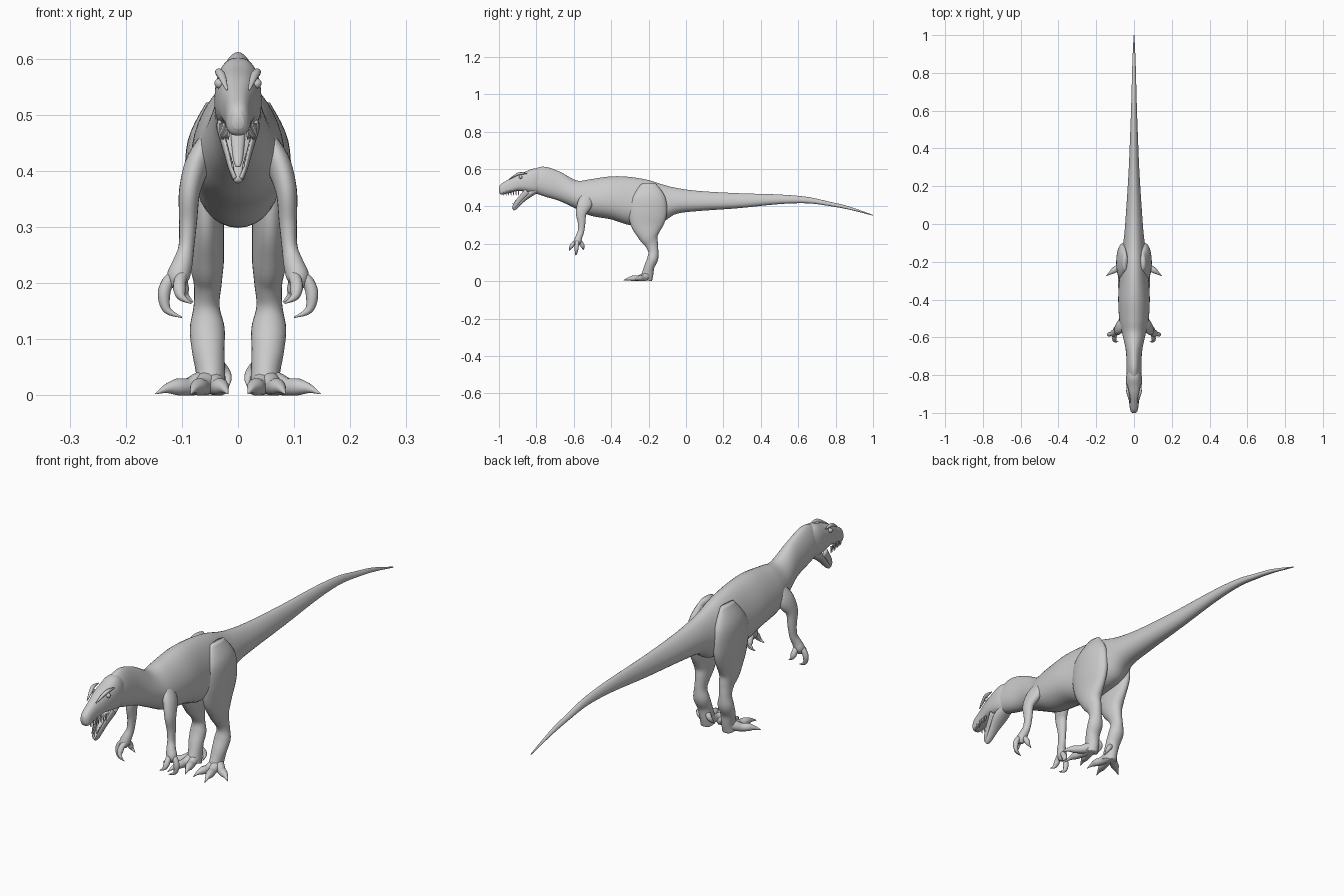
import bpy
import bmesh
import math
from mathutils import Vector

cube = bpy.data.objects.get("Cube")
if cube:
    bpy.data.objects.remove(cube, do_unlink=True)

grey = bpy.data.materials.new("plain grey skin")
grey.use_nodes = True
grey.diffuse_color = (.6, .6, .6, 1)
grey.node_tree.nodes["Principled BSDF"].inputs["Base Color"].default_value = (.6, .6, .6, 1)


def finish(name, bm):
    """Turn a bmesh into a smooth, coloured object."""
    bmesh.ops.recalc_face_normals(bm, faces=bm.faces)
    mesh = bpy.data.meshes.new(name)
    bm.to_mesh(mesh)
    bm.free()
    mesh.shade_smooth()
    mesh.materials.append(grey)
    obj = bpy.data.objects.new(name, mesh)
    bpy.context.collection.objects.link(obj)
    return obj


def spline(stations, steps):
    """Run a Catmull-Rom curve through tuples of any length."""
    out = []
    last = len(stations) - 1
    for i in range(last):
        p0, p1 = stations[max(i - 1, 0)], stations[i]
        p2, p3 = stations[i + 1], stations[min(i + 2, last)]
        for k in range(steps):
            t = k / steps
            out.append([b + t / 2 * (c - a + t * (2*a - 5*b + 4*c - d + t * (3*(b - c) + d - a)))
                        for a, b, c, d in zip(p0, p1, p2, p3)])
    out.append(list(stations[last]))
    return out


def tube(name, stations, sides=24, steps=5, egg=0, power=1, upright=False, mirror=1):
    """Loft ellipses along (x, y, z, side radius, other radius) stations."""
    path = spline(stations, steps)
    bm = bmesh.new()
    rings = []
    for i, (x, y, z, a, b) in enumerate(path):
        ahead, behind = path[min(i + 1, len(path) - 1)], path[max(i - 1, 0)]
        tangent = (Vector(ahead[:3]) - Vector(behind[:3])).normalized()
        if upright:
            tangent = Vector((0, 1, 0))
        side = Vector((1, 0, 0))
        side = (side - tangent * tangent.x).normalized()
        other = side.cross(tangent)
        ring = []
        for k in range(sides):
            angle = math.tau * k / sides
            c, s = math.cos(angle), math.sin(angle)
            u = math.copysign(abs(c) ** power, c) * max(a, .0005)
            v = math.copysign(abs(s) ** power, s) * max(b, .0005)
            p = Vector((x, y, z)) + side * u * (1 - egg * s) + other * v
            ring.append(bm.verts.new((p.x * mirror, p.y, max(p.z, 0))))
        rings.append(ring)
    for r, q in zip(rings, rings[1:]):
        for k in range(sides):
            n = (k + 1) % sides
            bm.faces.new((r[k], r[n], q[n], q[k]))
    bm.faces.new(rings[0])
    bm.faces.new(rings[-1])
    return finish(name, bm)


def profile(name, rows, egg, power):
    """Loft a midline part from (y, top, bottom, half width) rows."""
    stations = [(0, y, (top + low) / 2, w, (top - low) / 2) for y, top, low, w in rows]
    # upright rings measure downwards, so the egg factor is negated
    up = Vector((1, 0, 0)).cross(Vector((0, 1, 0))).z
    return tube(name, stations, 36, 6, egg * up, power, True)


def digit(name, points, radii, mirror):
    """A toe or finger ending in a pointed claw."""
    return tube(name, [(*p, r, r) for p, r in zip(points, radii)], 14, 5, mirror=mirror)


def ball(name, centre, radius):
    bm = bmesh.new()
    bmesh.ops.create_uvsphere(bm, u_segments=16, v_segments=10, radius=radius)
    bmesh.ops.translate(bm, verts=bm.verts, vec=centre)
    return finish(name, bm)


# Neck, trunk and tail in one sweep
profile("body", [
    (-.86, .575, .49, .034), (-.77, .612, .457, .039), (-.675, .585, .428, .042),
    (-.585, .538, .385, .06), (-.51, .545, .35, .076), (-.4, .56, .33, .082),
    (-.3, .557, .3, .077), (-.2, .54, .305, .07), (-.12, .515, .32, .059),
    (-.05, .498, .36, .05), (.07, .482, .375, .041), (.28, .47, .39, .028),
    (.5, .463, .412, .019), (.65, .45, .416, .014), (.765, .425, .402, .011),
    (.87, .4, .383, .008), (1, .354, .35, .002)], .2, 1)

# Skull with upper jaw
profile("head", [
    (-1, .505, .475, .01), (-.985, .522, .463, .02), (-.94, .549, .472, .026),
    (-.9, .57, .482, .034), (-.86, .585, .478, .04), (-.81, .602, .47, .041),
    (-.76, .59, .48, .03)], .12, .8)

# Lower jaw: floor, tongue and raised sides
tube("lower_jaw", [
    (0, -.925, .383, .006, .006), (0, -.912, .392, .013, .009),
    (0, -.875, .43, .022, .011), (0, -.84, .464, .032, .018),
    (0, -.8, .49, .03, .02)])
tube("tongue", [
    (0, -.91, .408, .004, .003), (0, -.895, .425, .009, .006),
    (0, -.85, .475, .014, .008)], 14)

for side, label in ((1, "left"), (-1, "right")):
    tube("jaw_side_" + label, [
        (.005, -.924, .386, .004, .006), (.013, -.915, .405, .004, .011),
        (.022, -.888, .44, .005, .013), (.033, -.85, .48, .006, .016)], 14, mirror=side)

    # Brow ridge, eye and nostril
    tube("brow_" + label, [
        (.02, -.945, .545, .002, .002), (.028, -.91, .567, .007, .006),
        (.034, -.885, .576, .007, .007), (.036, -.85, .575, .002, .002)], 12, mirror=side)
    ball("eye_" + label, (.033 * side, -.884, .556), .009)

    # Teeth along both jaws
    for i in range(7):
        t = i / 6
        x, y = .017 + .013 * t, -.975 + .08 * t
        digit(f"upper_tooth_{label}_{i}", [(x, y, .485), (x, y - .001, .471), (x, y + .002, .456)],
              (.004, .003, .0006), side)
        x, y, z = .01 + .014 * t, -.92 + .04 * t, .408 + .045 * t
        digit(f"lower_tooth_{label}_{i}", [(x, y, z - .006), (x, y - .004, z + .003),
              (x, y - .006, z + .01)], (.003, .002, .0006), side)

    # Leg from hip to sole
    tube("leg_" + label, [
        (.045, -.2, .52, .012, .04), (.058, -.2, .45, .032, .09),
        (.059, -.205, .37, .035, .103), (.057, -.207, .3, .032, .088),
        (.056, -.2, .24, .031, .054), (.054, -.185, .2, .025, .036),
        (.056, -.175, .16, .023, .027), (.055, -.178, .12, .031, .029),
        (.053, -.195, .08, .029, .027), (.049, -.205, .04, .026, .031),
        (.049, -.215, .008, .028, .034)], mirror=side)

    # Three spread toes and a small inner toe
    toe_radii = (.022, .02, .016, .015, .008, .001)
    for toe, (x, y) in {"outer": (.147, -.275), "middle": (.084, -.335),
                        "inner": (.018, -.315)}.items():
        heights = (.028, .021, .015, .015, .012, .003)
        points = []
        for i, z in enumerate(heights):
            t = i / 5
            points.append((.05 + (x - .05) * t, -.205 + (y + .205) * t, z))
        digit(f"{toe}_toe_{label}", points, toe_radii, side)
    digit("back_toe_" + label, [(.036, -.19, .055), (.024, -.185, .042), (.018, -.19, .03),
          (.017, -.205, .016)], (.012, .01, .007, .001), side)

    # Arm from shoulder to palm
    tube("arm_" + label, [
        (.05, -.525, .46, .015, .03), (.071, -.54, .415, .022, .04),
        (.086, -.56, .365, .019, .029), (.089, -.558, .31, .016, .02),
        (.092, -.562, .265, .014, .017), (.099, -.573, .235, .018, .018),
        (.107, -.58, .21, .02, .02), (.108, -.583, .192, .01, .012)], 20, mirror=side)

    # Clawed fingers
    finger_radii = (.011, .011, .011, .007, .001)
    fingers = {
        "long": [(.112, -.58, .215), (.126, -.583, .2), (.132, -.585, .178),
                 (.126, -.587, .152), (.1, -.59, .139)],
        "front": [(.1, -.585, .215), (.104, -.603, .2), (.104, -.612, .187),
                  (.1, -.62, .175), (.083, -.624, .164)],
        "back": [(.1, -.57, .215), (.1, -.558, .2), (.098, -.553, .188),
                 (.094, -.55, .178), (.08, -.55, .166)]}
    for finger, points in fingers.items():
        digit(f"{finger}_finger_{label}", points, finger_radii, side)
